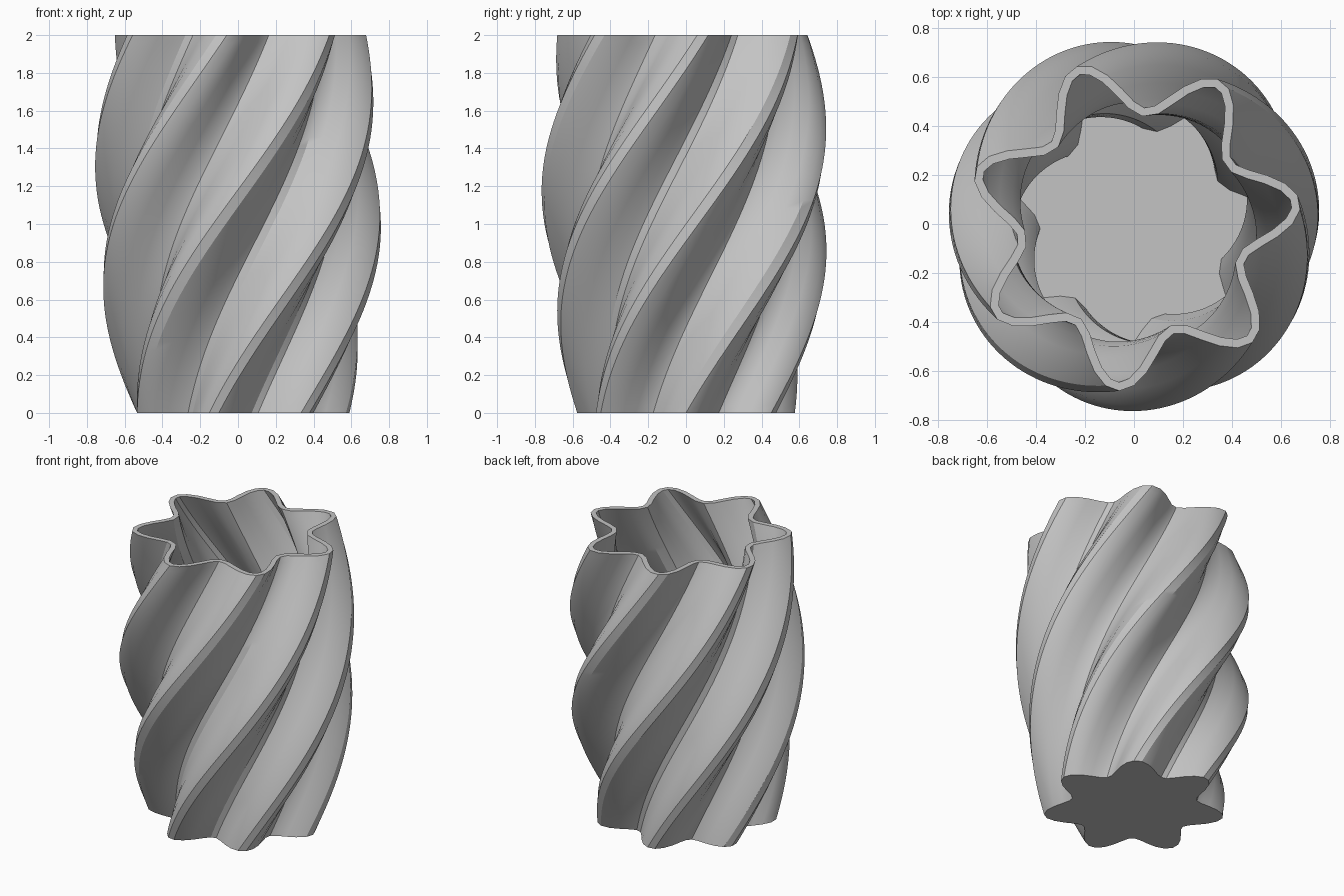
import bpy, bmesh, math
from mathutils import Vector

cube = bpy.data.objects.get("Cube")
if cube:
    bpy.data.objects.remove(cube, do_unlink=True)

HEIGHT = 2.0
LOBES = 7
SEGMENTS = 72
LAYERS = 48
TWIST = math.radians(110)
WALL = 0.035
FLOOR = 0.05


def outline(z):
    """Lobed outline at height z, turned by the twist and swollen in the middle."""
    t = z / HEIGHT
    size = 0.5 + 0.08 * t + 0.105 * math.sin(math.pi * t)
    points = []
    for i in range(SEGMENTS):
        a = math.tau * i / SEGMENTS
        r = size * (1 + 0.18 * math.cos(LOBES * a))
        points.append(Vector((r * math.cos(a + TWIST * t), r * math.sin(a + TWIST * t), z)))
    return points


def inset(points):
    """Move an outline inwards by the wall thickness."""
    moved = []
    for i, p in enumerate(points):
        along = (points[(i + 1) % SEGMENTS] - points[i - 1]).normalized()
        moved.append(p + WALL * Vector((-along.y, along.x, 0)))
    return moved


def bridge(bm, lower, upper):
    for i in range(SEGMENTS):
        j = (i + 1) % SEGMENTS
        bm.faces.new((lower[i], lower[j], upper[j], upper[i]))


# Outer wall upwards, over the rim, then inner wall down to the floor
bm = bmesh.new()
outer = [outline(HEIGHT * k / LAYERS) for k in range(LAYERS + 1)]
inner = [inset(outline(FLOOR + (HEIGHT - FLOOR) * k / LAYERS))
         for k in reversed(range(LAYERS + 1))]
rings = [[bm.verts.new(p) for p in ring] for ring in outer + inner]
for lower, upper in zip(rings, rings[1:]):
    bridge(bm, lower, upper)

# Underside and inside floor
bm.faces.new(list(reversed(rings[0])))
bm.faces.new(rings[-1])
bmesh.ops.recalc_face_normals(bm, faces=bm.faces)

mesh = bpy.data.meshes.new("twisted_vase")
bm.to_mesh(mesh)
bm.free()
vase = bpy.data.objects.new("twisted_vase", mesh)
bpy.context.collection.objects.link(vase)

# Plain grey
grey = bpy.data.materials.new("light_grey")
grey.use_nodes = True
colour = (0.55, 0.55, 0.55, 1)
grey.diffuse_color = colour
grey.node_tree.nodes["Principled BSDF"].inputs["Base Color"].default_value = colour
mesh.materials.append(grey)

bpy.ops.object.select_all(action='DESELECT')
vase.select_set(True)
bpy.context.view_layer.objects.active = vase
bpy.ops.object.shade_smooth_by_angle(angle=math.radians(30))
